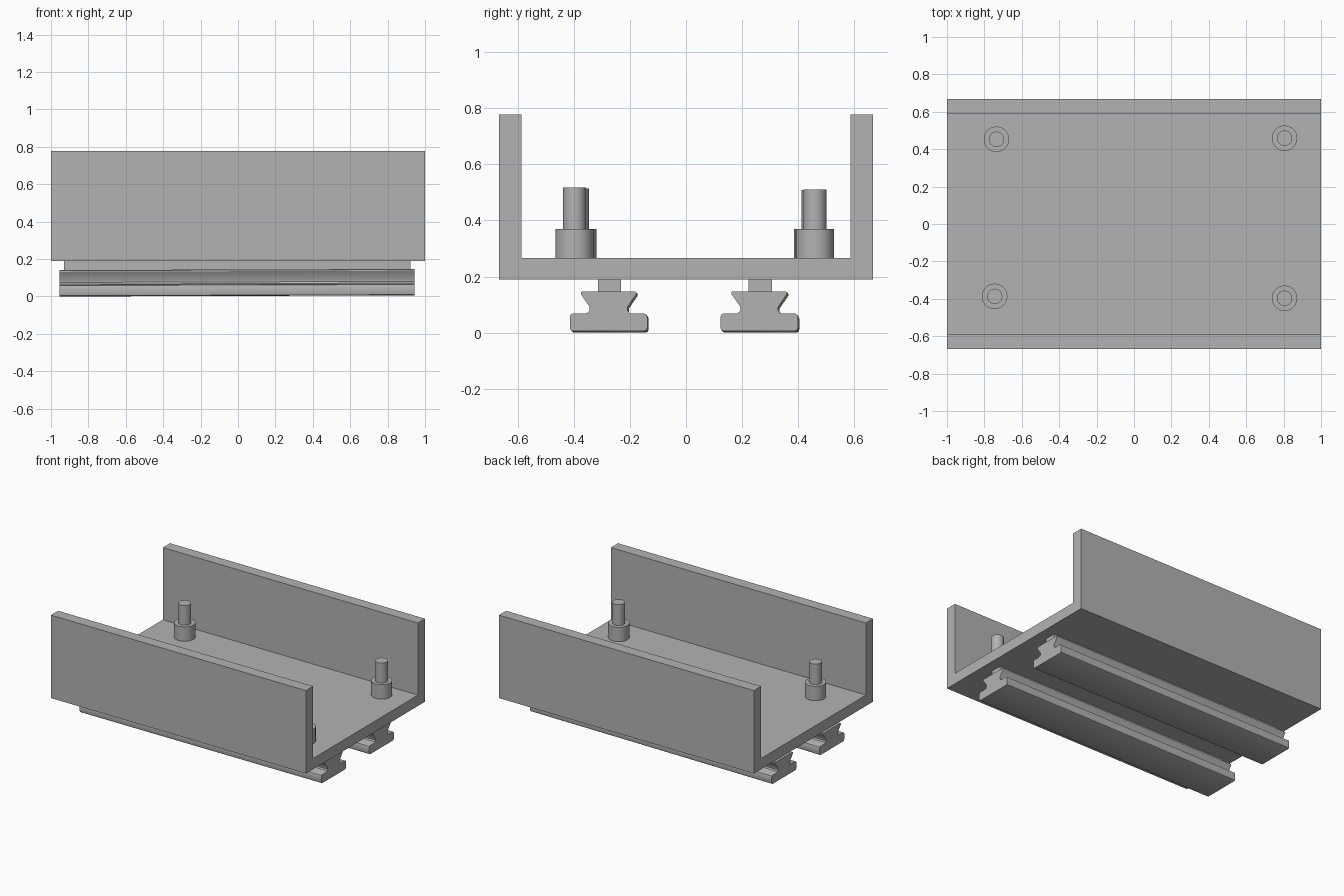
import bpy
import bmesh
from mathutils import Vector

cube = bpy.data.objects.get("Cube")
if cube:
    bpy.data.objects.remove(cube, do_unlink=True)

# Single plain grey
grey = bpy.data.materials.new("plain grey")
grey.use_nodes = True
color = (0.45, 0.45, 0.45, 1)
grey.diffuse_color = color
grey.node_tree.nodes["Principled BSDF"].inputs["Base Color"].default_value = color


def finish(name, bm, smooth=False):
    bmesh.ops.recalc_face_normals(bm, faces=bm.faces)
    mesh = bpy.data.meshes.new(name)
    bm.to_mesh(mesh)
    bm.free()
    mesh.materials.append(grey)
    obj = bpy.data.objects.new(name, mesh)
    bpy.context.collection.objects.link(obj)
    if smooth:
        bpy.ops.object.select_all(action='DESELECT')
        obj.select_set(True)
        bpy.context.view_layer.objects.active = obj
        bpy.ops.object.shade_smooth_by_angle(angle=0.6)
    return obj


def extrude_x(name, profile, x0, x1, drift=(0, 0), smooth=False):
    """Extrude a closed (y, z) profile along x, drifting slightly in y and z."""
    bm = bmesh.new()
    face = bm.faces.new([bm.verts.new((x0, y, z)) for y, z in profile])
    new = bmesh.ops.extrude_face_region(bm, geom=[face], use_keep_orig=True)["geom"]
    verts = [v for v in new if isinstance(v, bmesh.types.BMVert)]
    bmesh.ops.translate(bm, verts=verts, vec=Vector((x1 - x0, *drift)))
    return finish(name, bm, smooth)


def cylinder(name, x, y, z0, z1, radius):
    bm = bmesh.new()
    bmesh.ops.create_cone(bm, cap_ends=True, segments=40, radius1=radius,
                          radius2=radius, depth=z1 - z0)
    bmesh.ops.translate(bm, verts=bm.verts, vec=(x, y, (z0 + z1) / 2))
    return finish(name, bm, True)


# U-shaped channel
channel = [(-.667, .19), (.667, .19), (.667, .778), (.587, .778),
           (.587, .267), (-.587, .267), (-.587, .778), (-.667, .778)]
extrude_x("channel", channel, -1, 1)

# Slide rails with waisted section, and the strips joining them to the channel
half = [(.128, 0), (.135, .004), (.138, .012), (.138, .05), (.135, .058),
        (.128, .062), (.084, .062), (.073, .066), (.067, .075), (.068, .087),
        (.099, .132), (.099, .138), (.095, .141)]
section = half + [(-y, z) for y, z in reversed(half)]
for side, centre in (("front", -.271), ("back", .266)):
    rail = [(centre + y, z) for y, z in section]
    extrude_x(side + "_rail", rail, -.955, .943, (-.005, .006), True)
    strip = [(centre + y, z) for y, z in
             ((-.043, .135), (.04, .135), (.04, .192), (-.043, .192))]
    extrude_x(side + "_rail_strip", strip, -.93, .922)

# Collars and studs on the channel floor
for name, x, y, top in (("front_right", -.745, -.387, .514),
                        ("front_left", .805, -.397, .517),
                        ("back_right", -.735, .453, .508),
                        ("back_left", .805, .459, .51)):
    cylinder(name + "_collar", x, y, .262, .369, .068)
    cylinder(name + "_stud", x, y, .365, top, .041)
